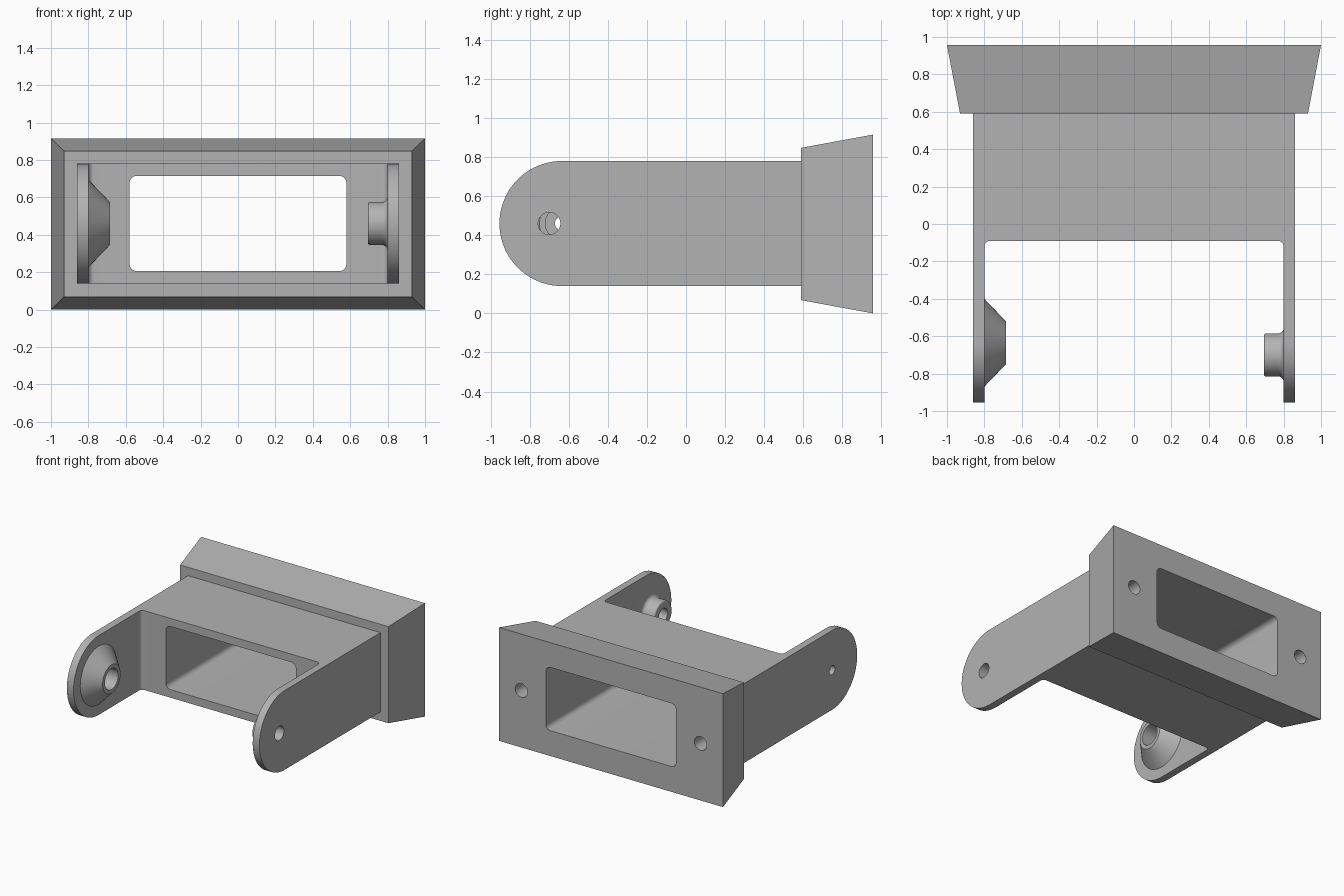
import bpy, bmesh, math
from mathutils import Matrix, Vector

old = bpy.data.objects.get("Cube")
if old:
    bpy.data.objects.remove(old, do_unlink=True)

MID = 0.46           # height of the long axis
PIN_Y, CONE_Y = -0.70, -0.635

grey = bpy.data.materials.new("grey plastic")
grey.use_nodes = True
grey.diffuse_color = (0.45, 0.45, 0.45, 1)
grey.node_tree.nodes["Principled BSDF"].inputs["Base Color"].default_value = (0.45, 0.45, 0.45, 1)


def finish(name, bm):
    bmesh.ops.recalc_face_normals(bm, faces=bm.faces)
    mesh = bpy.data.meshes.new(name)
    bm.to_mesh(mesh)
    bm.free()
    mesh.materials.append(grey)
    obj = bpy.data.objects.new(name, mesh)
    bpy.context.collection.objects.link(obj)
    return obj


def prism(name, points, direction):
    """Extrude a closed outline of 3D points along a direction."""
    bm = bmesh.new()
    face = bm.faces.new([bm.verts.new(p) for p in points])
    ext = bmesh.ops.extrude_face_region(bm, geom=[face])
    verts = [g for g in ext["geom"] if isinstance(g, bmesh.types.BMVert)]
    bmesh.ops.translate(bm, verts=verts, vec=direction)
    return finish(name, bm)


def lathe(name, profile, y, side):
    """Turn (radius, x) points round the x axis through y; side is +1 or -1."""
    bm = bmesh.new()
    verts = [bm.verts.new((side * x, y + r, MID)) for r, x in profile]
    edges = [bm.edges.new(pair) for pair in zip(verts, verts[1:])]
    bmesh.ops.spin(bm, geom=verts + edges, cent=(0, y, MID), axis=(1, 0, 0),
                   angle=math.tau, steps=48)
    bmesh.ops.remove_doubles(bm, verts=bm.verts, dist=0.0005)
    return finish(name, bm)


def rod(name, radius, start, end):
    """Cylinder between two points."""
    a, b = Vector(start), Vector(end)
    bm = bmesh.new()
    turn = (b - a).to_track_quat('Z', 'Y').to_matrix().to_4x4()
    bmesh.ops.create_cone(bm, cap_ends=True, segments=48, radius1=radius, radius2=radius,
                          depth=(b - a).length, matrix=Matrix.Translation((a + b) / 2) @ turn)
    return finish(name, bm)


def arc(cx, cy, r, start, end, steps=8):
    angles = [math.radians(start + (end - start) * i / steps) for i in range(steps + 1)]
    return [(cx + r * math.cos(t), cy + r * math.sin(t)) for t in angles]


def combine(target, other, operation):
    mod = target.modifiers.new(operation, 'BOOLEAN')
    mod.operation, mod.solver, mod.object = operation, 'EXACT', other
    bpy.context.view_layer.objects.active = target
    bpy.ops.object.modifier_apply(modifier=mod.name)
    bpy.data.objects.remove(other, do_unlink=True)


# Forked body: U-shaped plan with filleted inner corners
plan = [(-0.86, 0.62), (-0.86, -0.96), (-0.80, -0.96)]
plan += arc(-0.77, -0.12, 0.03, 180, 90) + arc(0.77, -0.12, 0.03, 90, 0)
plan += [(0.80, -0.96), (0.86, -0.96), (0.86, 0.62)]
bracket = prism("bracket", [(x, y, 0.14) for x, y in plan], (0, 0, 0.64))

# Round off the arm ends
side = arc(-0.635, MID, 0.32, 270, 90, 40) + [(0.7, MID + 0.32), (0.7, MID - 0.32)]
combine(bracket, prism("arm_outline", [(-1.1, y, z) for y, z in side], (2.2, 0, 0)), 'INTERSECT')

# Flared flange at the back
bm = bmesh.new()
rings = [[bm.verts.new((sx * w, y, 0.4575 + sz * h)) for sx, sz in ((-1, -1), (1, -1), (1, 1), (-1, 1))]
         for y, w, h in ((0.59, 0.93, 0.39), (0.957, 1.0, 0.4575))]
for ring in rings:
    bm.faces.new(ring)
for i in range(4):
    j = (i + 1) % 4
    bm.faces.new((rings[0][i], rings[0][j], rings[1][j], rings[1][i]))
combine(bracket, finish("flange", bm), 'UNION')

# Cone seat on the right arm, filleted pin boss on the left arm
combine(bracket, lathe("cone_seat", [(0, 0.83), (0.235, 0.83), (0.235, 0.80), (0.115, 0.685), (0, 0.685)],
                       CONE_Y, -1), 'UNION')
boss = [(0, 0.83), (0.145, 0.83)] + arc(0.145, 0.77, 0.03, 90, 180)
boss += arc(0.105, 0.705, 0.01, 0, -90, 4) + [(0, 0.695)]
combine(bracket, lathe("pin_boss", boss, PIN_Y, 1), 'UNION')

# Rounded window through body and flange
window = []
for cx, cz, a in ((0.54, 0.675, 0), (-0.54, 0.675, 90), (-0.54, 0.245, 180), (0.54, 0.245, 270)):
    window += arc(cx, cz, 0.04, a, a + 90)
combine(bracket, prism("window_cut", [(x, -0.3, z) for x, z in window], (0, 1.5, 0)), 'DIFFERENCE')

# Pin holes and blind screw holes
holes = [(0.057, (0.6, PIN_Y, MID), (1, PIN_Y, MID)),
         (0.085, (-0.82, CONE_Y, MID), (-0.6, CONE_Y, MID)),
         (0.036, (-1, CONE_Y, MID), (-0.7, CONE_Y, MID))]
holes += [(0.055, (s * 0.8, 0.6, MID), (s * 0.8, 1.1, MID)) for s in (-1, 1)]
for radius, start, end in holes:
    combine(bracket, rod("hole_cut", radius, start, end), 'DIFFERENCE')

bpy.ops.object.select_all(action='DESELECT')
bracket.select_set(True)
bpy.context.view_layer.objects.active = bracket
bpy.ops.object.shade_smooth_by_angle(angle=math.radians(30))
